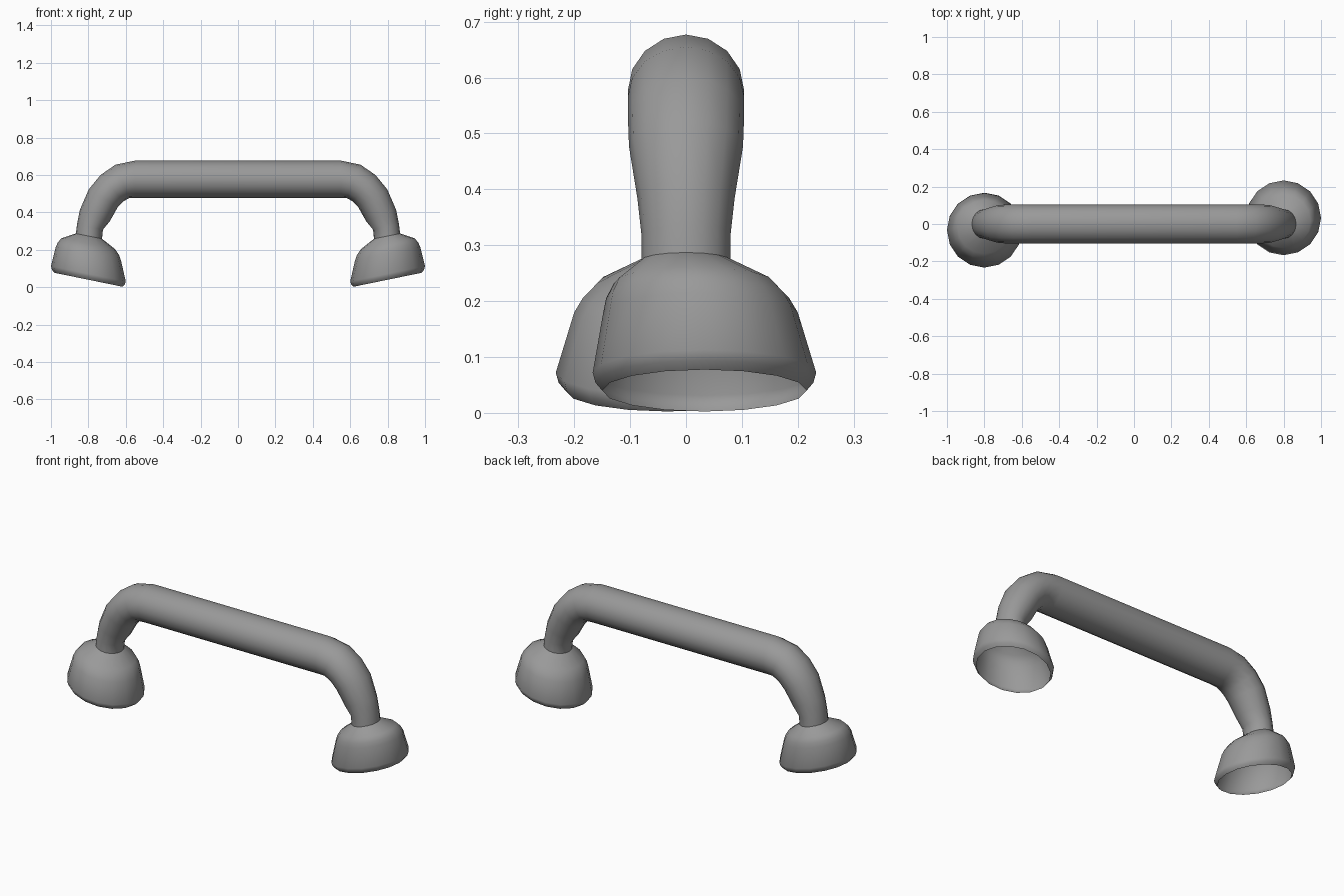
import bpy, bmesh, math
from mathutils import Vector

if "Cube" in bpy.data.objects:
    bpy.data.objects.remove(bpy.data.objects["Cube"])

SIDES = 16

grey = bpy.data.materials.new("mid_grey")
grey.diffuse_color = (0.32, 0.32, 0.32, 1)
grey.use_nodes = True
grey.node_tree.nodes["Principled BSDF"].inputs["Base Color"].default_value = grey.diffuse_color


def ring(outer, inner, half_y, y=0.0):
    """Oval ring through an outer and an inner point of the x-z profile."""
    o, i = Vector((outer[0], y, outer[1])), Vector((inner[0], y, inner[1]))
    mid, half = (o + i) / 2, (o - i) / 2
    return [mid + half * math.cos(a) + Vector((0, half_y * math.sin(a), 0))
            for a in (2 * math.pi * k / SIDES for k in range(SIDES))]


def turned(points):
    """Half turn about the z axis."""
    return [Vector((-p.x, -p.y, p.z)) for p in points]


def loft(name, rings):
    bm = bmesh.new()
    loops = [[bm.verts.new(p) for p in r] for r in rings]
    for a, b in zip(loops, loops[1:]):
        for k in range(SIDES):
            n = (k + 1) % SIDES
            bm.faces.new((a[k], a[n], b[n], b[k]))
    bmesh.ops.recalc_face_normals(bm, faces=bm.faces[:])
    mesh = bpy.data.meshes.new(name)
    bm.to_mesh(mesh)
    bm.free()
    mesh.materials.append(grey)
    obj = bpy.data.objects.new(name, mesh)
    bpy.context.collection.objects.link(obj)
    bpy.ops.object.select_all(action='DESELECT')
    obj.select_set(True)
    bpy.context.view_layer.objects.active = obj
    bpy.ops.object.shade_smooth_by_angle(angle=math.radians(40))
    return obj


# Handle: narrow neck, bend, straight bar (left half, then its half turn)
neck = ring((-0.867, 0.287), (-0.727, 0.259), 0.08)
bend = [neck,
        ring((-0.861, 0.335), (-0.722, 0.308), 0.08),
        ring((-0.845, 0.415), (-0.685, 0.353), 0.087),
        ring((-0.798, 0.523), (-0.642, 0.430), 0.102),
        ring((-0.735, 0.600), (-0.612, 0.460), 0.104),
        ring((-0.655, 0.655), (-0.582, 0.476), 0.104),
        ring((-0.550, 0.677), (-0.550, 0.477), 0.104)]
# mirrored rings keep matching point order by mirroring x only
right_bend = [[Vector((-p.x, p.y, p.z)) for p in r] for r in reversed(bend)]
loft("handle_bar", bend + right_bend)

# Hollow cups: slanted round rings, drifting sideways towards the rim
# (radius, centre height, sideways drift)
cup_profile = [(0.144, 0.232, 0.015), (0.164, 0.205, 0.021), (0.174, 0.18, 0.026),
               (0.200, 0.072, 0.033), (0.195, 0.054, 0.033), (0.183, 0.040, 0.033)]
cup = [neck]
for r, z, y in cup_profile:
    cup.append(ring((-0.8 - r, z + 0.205 * r), (-0.8 + r, z - 0.205 * r), r, -y))
loft("left_cup", cup)
loft("right_cup", [turned(r) for r in cup])
